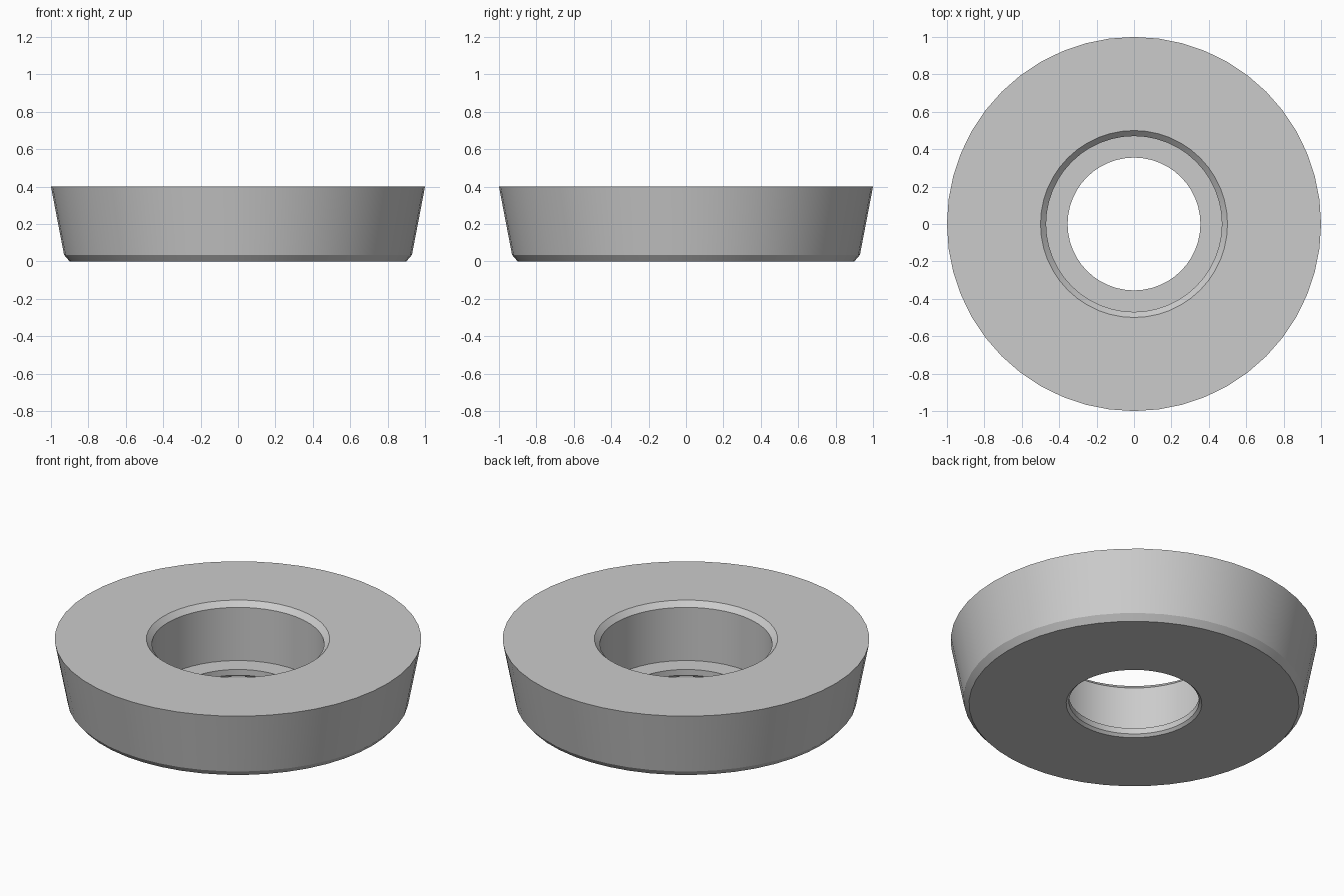
import bpy
import bmesh
from math import radians, tau
from mathutils import Matrix

cube = bpy.data.objects.get("Cube")
if cube:
    bpy.data.objects.remove(cube, do_unlink=True)

SEGMENTS = 48

# Plain grey material
grey = bpy.data.materials.new("light_grey")
grey.use_nodes = True
colour = (0.6, 0.6, 0.6, 1)
grey.diffuse_color = colour
grey.node_tree.nodes["Principled BSDF"].inputs["Base Color"].default_value = colour

# Closed cross-section (radius, height): tapered rim, chamfers, counterbore, through hole
profile = [
    (0.37, 0), (0.90, 0), (0.93, 0.035), (1, 0.4),
    (0.50, 0.4), (0.47, 0.37), (0.47, 0.05),
    (0.355, 0.05), (0.355, 0.015),
]

# Revolve the cross-section around z
bm = bmesh.new()
rings = []
for i in range(SEGMENTS):
    turn = Matrix.Rotation(tau * i / SEGMENTS, 3, "Z")
    rings.append([bm.verts.new(turn @ Matrix.Translation((r, 0, z)).translation)
                  for r, z in profile])
for i, ring in enumerate(rings):
    following = rings[(i + 1) % SEGMENTS]
    for j in range(len(profile)):
        k = (j + 1) % len(profile)
        bm.faces.new((ring[j], following[j], following[k], ring[k]))
bmesh.ops.recalc_face_normals(bm, faces=bm.faces)

mesh = bpy.data.meshes.new("tapered_ring")
bm.to_mesh(mesh)
bm.free()
mesh.materials.append(grey)
ring_object = bpy.data.objects.new("tapered_ring", mesh)
bpy.context.collection.objects.link(ring_object)

# Smooth round walls, crisp chamfer edges
bpy.ops.object.select_all(action="DESELECT")
ring_object.select_set(True)
bpy.context.view_layer.objects.active = ring_object
bpy.ops.object.shade_smooth_by_angle(angle=radians(25))
